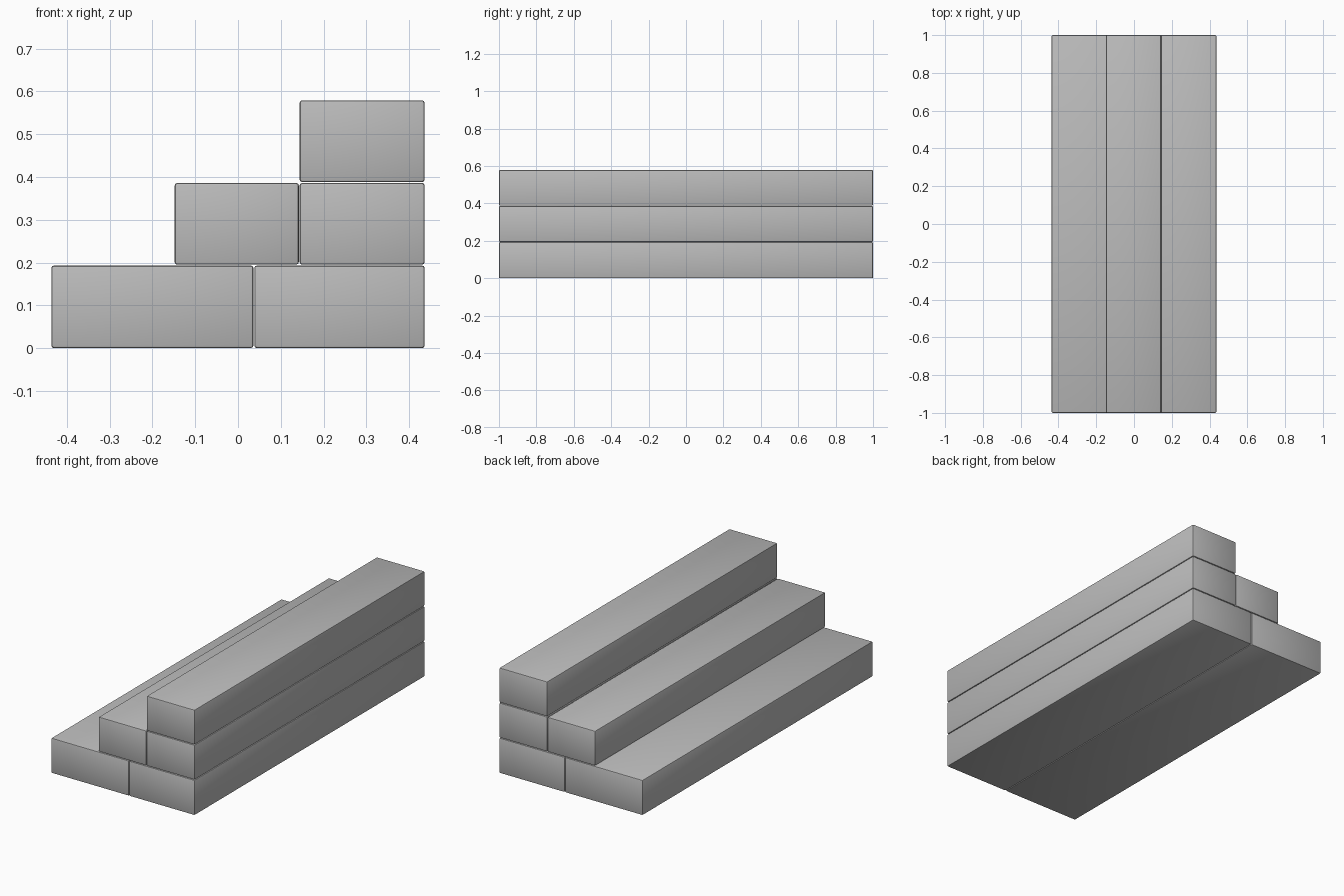
import bpy

if "Cube" in bpy.data.objects:
    bpy.data.objects.remove(bpy.data.objects["Cube"], do_unlink=True)

# Stone colour
stone = bpy.data.materials.new("grey_stone")
stone.use_nodes = True
GREY = (0.5, 0.5, 0.5, 1)
stone.diffuse_color = GREY
stone.node_tree.nodes["Principled BSDF"].inputs["Base Color"].default_value = GREY

LAYER = 0.193   # height of one course
LENGTH = 2.0
GAP = 0.002     # joint between neighbouring blocks


def block(name, x0, x1, course):
    """Long block with softly rounded edges, lying along y in a given course."""
    z0 = course * LAYER + (GAP if course else 0)
    z1 = (course + 1) * LAYER
    bpy.ops.mesh.primitive_cube_add(size=1, location=((x0 + x1) / 2, 0, (z0 + z1) / 2))
    ob = bpy.context.object
    ob.name = name
    ob.scale = (x1 - x0 - GAP, LENGTH, z1 - z0)
    bpy.ops.object.transform_apply(location=False, rotation=False, scale=True)
    ob.data.materials.append(stone)
    bevel = ob.modifiers.new("rounded_edges", "BEVEL")
    bevel.width = 0.006
    bevel.segments = 2
    bpy.ops.object.modifier_apply(modifier=bevel.name)
    bpy.ops.object.shade_smooth_by_angle()
    return ob


# Three courses stepping up towards +x
block("bottom_step_block", -0.437, 0.037, 0)
block("bottom_back_block", 0.037, 0.437, 0)
block("middle_step_block", -0.149, 0.143, 1)
block("middle_back_block", 0.143, 0.437, 1)
block("top_step_block", 0.143, 0.437, 2)
